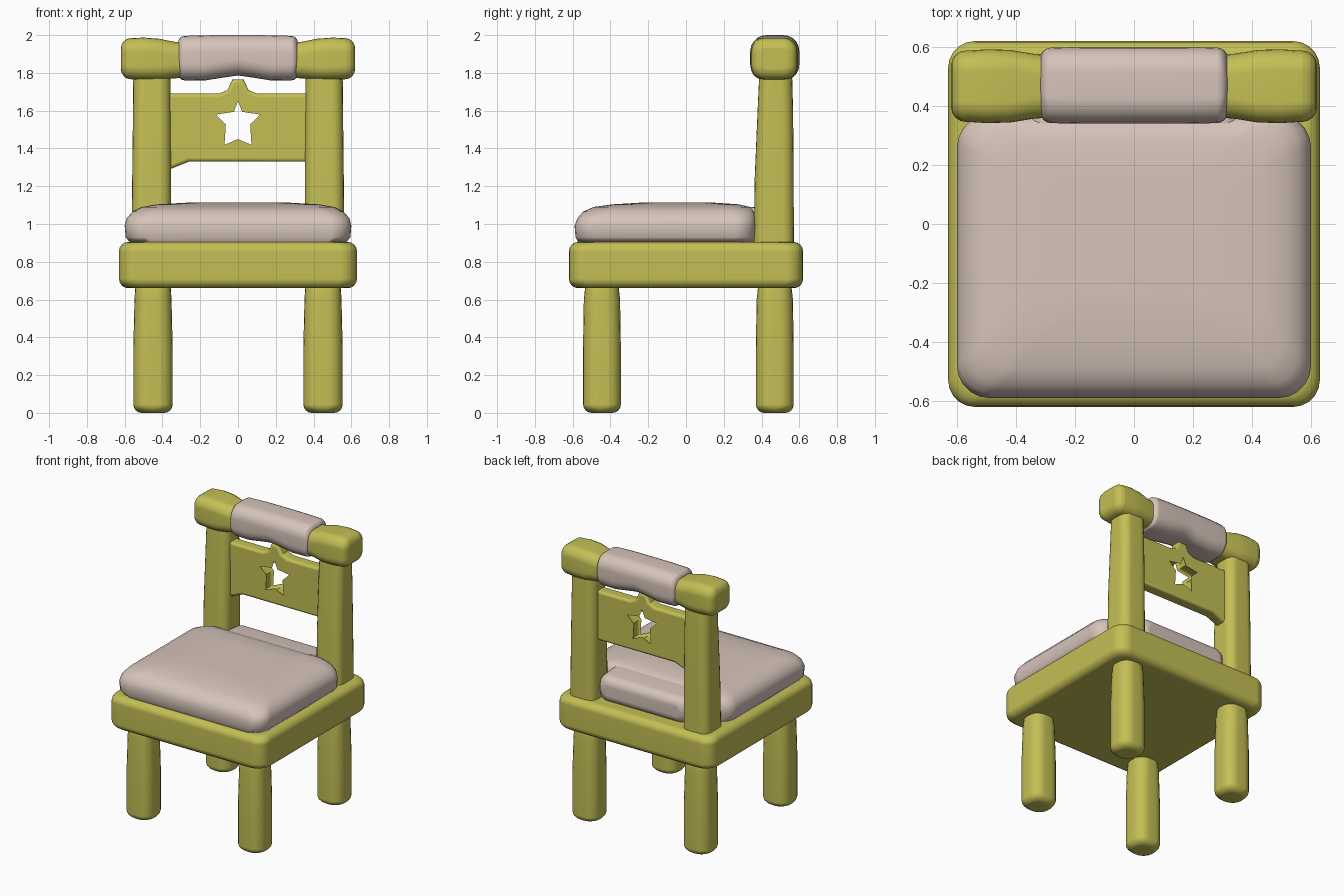
import bpy, bmesh
from math import sin, cos, pi
from mathutils import Vector

cube = bpy.data.objects.get("Cube")
if cube:
    bpy.data.objects.remove(cube, do_unlink=True)


def material(name, rgb):
    m = bpy.data.materials.new(name)
    m.use_nodes = True
    m.diffuse_color = (*rgb, 1)
    bsdf = m.node_tree.nodes["Principled BSDF"]
    bsdf.inputs["Base Color"].default_value = (*rgb, 1)
    bsdf.inputs["Roughness"].default_value = 0.7
    return m


OLIVE = material("olive green wood", (0.55, 0.52, 0.09))
PINK = material("pale pink fabric", (0.67, 0.55, 0.49))


def finish(obj, mat, angle=0.9):
    """Assign the material and smooth the shading."""
    obj.data.materials.clear()
    obj.data.materials.append(mat)
    bpy.ops.object.select_all(action='DESELECT')
    obj.select_set(True)
    bpy.context.view_layer.objects.active = obj
    bpy.ops.object.shade_smooth_by_angle(angle=angle)
    obj.modifiers.new("even_normals", 'WEIGHTED_NORMAL').keep_sharp = True


def rounded_ring(cu, cv, hu, hv, r, steps=5):
    """Rounded rectangle as a list of (u, v) points."""
    r = min(r, hu * 0.98, hv * 0.98)
    pts = []
    for q, (su, sv) in enumerate([(1, 1), (-1, 1), (-1, -1), (1, -1)]):
        for i in range(steps + 1):
            a = (q + i / steps) * pi / 2
            pts.append((cu + su * (hu - r) + r * cos(a),
                        cv + sv * (hv - r) + r * sin(a)))
    return pts


def loft(name, mat, axis, keys, r, end=0.0):
    """Skin rounded rectangles (t, cu, cv, hu, hv) along an axis; 'end' rounds both tips."""
    rings = list(keys)
    if end:
        angles = [pi / 2 * i / 4 for i in range(5)]

        def tip(key, sign, a):
            t, cu, cv, hu, hv = key
            inset = end * (1 - cos(a))
            return (t + sign * end * (1 - sin(a)), cu, cv, hu - inset, hv - inset)
        rings = ([tip(keys[0], 1, a) for a in reversed(angles)] + rings[1:-1]
                 + [tip(keys[-1], -1, a) for a in angles])
    place = {'X': lambda t, u, v: (t, u, v),
             'Y': lambda t, u, v: (u, t, v),
             'Z': lambda t, u, v: (u, v, t)}[axis]
    bm = bmesh.new()
    loops = [[bm.verts.new(place(t, u, v)) for u, v in rounded_ring(cu, cv, hu, hv, r)]
             for t, cu, cv, hu, hv in rings]
    for lo, hi in zip(loops, loops[1:]):
        for i in range(len(lo)):
            j = (i + 1) % len(lo)
            bm.faces.new((lo[i], lo[j], hi[j], hi[i]))
    bm.faces.new(loops[0])
    bm.faces.new(loops[-1])
    bmesh.ops.recalc_face_normals(bm, faces=bm.faces)
    mesh = bpy.data.meshes.new(name)
    bm.to_mesh(mesh)
    bm.free()
    obj = bpy.data.objects.new(name, mesh)
    bpy.context.collection.objects.link(obj)
    finish(obj, mat)
    return obj


# Seat frame
loft("seat_frame", OLIVE, 'Z',
     [(0.66, 0, 0, 0.63, 0.62), (0.905, 0, 0, 0.63, 0.62)], 0.09, 0.05)

# Seat cushion: straight at the back, domed towards the front and sides
cushion = []
for z, side, front, back in [(0.90, 0.03, 0.02, 0.01), (0.93, 0.005, 0.005, 0), (0.99, 0, 0, 0),
                             (1.03, 0.01, 0.015, 0), (1.065, 0.04, 0.045, 0.01),
                             (1.09, 0.09, 0.1, 0.03), (1.104, 0.17, 0.2, 0.09),
                             (1.113, 0.33, 0.35, 0.22)]:
    y0, y1 = -0.59 + front, 0.37 - back
    cushion.append((z, 0, (y0 + y1) / 2, 0.6 - side, (y1 - y0) / 2))
loft("seat_cushion", PINK, 'Z', cushion, 0.11)
loft("cushion_back_tongue", PINK, 'Y',
     [(0.15, 0, 0.99, 0.36, 0.1), (0.35, 0, 0.99, 0.36, 0.1),
      (0.52, 0, 0.985, 0.36, 0.095)], 0.06, 0.06)

# Legs, back posts and rail ends on both sides
for side, s in (("left", 1), ("right", -1)):
    for end, y in (("front", -0.445), ("back", 0.47)):
        loft(f"{side}_{end}_leg", OLIVE, 'Z',
             [(0.0, s * 0.45, y, 0.104, 0.1), (0.35, s * 0.45, y, 0.104, 0.1),
              (0.6, s * 0.45, y, 0.098, 0.096), (0.7, s * 0.45, y, 0.095, 0.09)], 0.075, 0.045)
    loft(f"{side}_back_post", OLIVE, 'Z',
         [(0.87, s * 0.458, 0.465, 0.105, 0.106), (1.25, s * 0.457, 0.467, 0.103, 0.103),
          (1.6, s * 0.456, 0.473, 0.1, 0.094), (1.84, s * 0.456, 0.475, 0.098, 0.086)], 0.06, 0.02)
    loft(f"{side}_rail_end", OLIVE, 'X',
         [(s * 0.62, 0.467, 1.875, 0.121, 0.106), (s * 0.56, 0.467, 1.875, 0.121, 0.109),
          (s * 0.5, 0.467, 1.875, 0.125, 0.112), (s * 0.42, 0.467, 1.872, 0.123, 0.109),
          (s * 0.34, 0.467, 1.868, 0.11, 0.097), (s * 0.27, 0.467, 1.868, 0.105, 0.094)][::s],
         0.07, 0.0)
    # Rounded outer tip of the rail end
    loft(f"{side}_rail_end_tip", OLIVE, 'X',
         [(s * x, 0.467, 1.875, 0.121 - d, 0.106 - d)
          for x, d in [(0.55, 0.0), (0.59, 0.001), (0.62, 0.0)]][::s], 0.07, 0.0)

# Shape the rail ends into one rounded form: pull the outermost vertices inwards
for side, s in (("left", 1), ("right", -1)):
    bpy.data.objects.remove(bpy.data.objects[f"{side}_rail_end_tip"], do_unlink=True)
    obj = bpy.data.objects[f"{side}_rail_end"]
    bm = bmesh.new()
    bm.from_mesh(obj.data)
    outer = [f for f in bm.faces if f.normal.x * s > 0.9 and len(f.verts) > 4]
    bmesh.ops.bevel(bm, geom=list({e for f in outer for e in f.edges}), offset=0.05,
                    segments=4, profile=0.5, affect='EDGES')
    bm.to_mesh(obj.data)
    bm.free()
    finish(obj, OLIVE)

# Padded roll in the middle of the top rail, pinched slightly below its centre
loft("headrest_roll", PINK, 'X',
     [(-0.317, 0.47, 1.878, 0.128, 0.118), (-0.18, 0.47, 1.879, 0.13, 0.12),
      (-0.06, 0.47, 1.889, 0.13, 0.111), (0.0, 0.47, 1.893, 0.13, 0.107),
      (0.06, 0.47, 1.889, 0.13, 0.111), (0.18, 0.47, 1.879, 0.13, 0.12),
      (0.317, 0.47, 1.878, 0.128, 0.118)], 0.085, 0.035)

# Back panel with a star-shaped opening and a raised peak above it
half_top = [(0.40, 1.70), (0.34, 1.69), (0.10, 1.69), (0.055, 1.71), (0.03, 1.765)]
outline = ([(-x, z) for x, z in half_top] + half_top[::-1]
           + [(0.40, 1.33), (-0.26, 1.33), (-0.36, 1.29), (-0.40, 1.29)])
half_star = [(0.035, 1.61), (0.135, 1.595), (0.135, 1.57), (0.083, 1.52), (0.09, 1.41), (0.07, 1.40)]
star = [(0, 1.70)] + half_star + [(0, 1.43)] + [(-x, z) for x, z in half_star[::-1]]

curve = bpy.data.curves.new("panel_outline", 'CURVE')
curve.dimensions = '2D'
curve.fill_mode = 'BOTH'
curve.extrude = 0.025
curve.bevel_depth = 0.018
curve.bevel_resolution = 2
curve.offset = -0.018
for pts in (outline, star):
    spline = curve.splines.new('POLY')
    spline.points.add(len(pts) - 1)
    for p, (x, z) in zip(spline.points, pts):
        p.co = (x, z, 0, 1)
    spline.use_cyclic_u = True
helper = bpy.data.objects.new("panel_outline", curve)
bpy.context.collection.objects.link(helper)
bpy.context.view_layer.update()
mesh = bpy.data.meshes.new_from_object(helper.evaluated_get(bpy.context.evaluated_depsgraph_get()))
bpy.data.objects.remove(helper, do_unlink=True)
for v in mesh.vertices:
    v.co = Vector((v.co.x, 0.465 - v.co.z, v.co.y))
panel = bpy.data.objects.new("star_back_panel", mesh)
bpy.context.collection.objects.link(panel)
finish(panel, OLIVE, 0.7)
